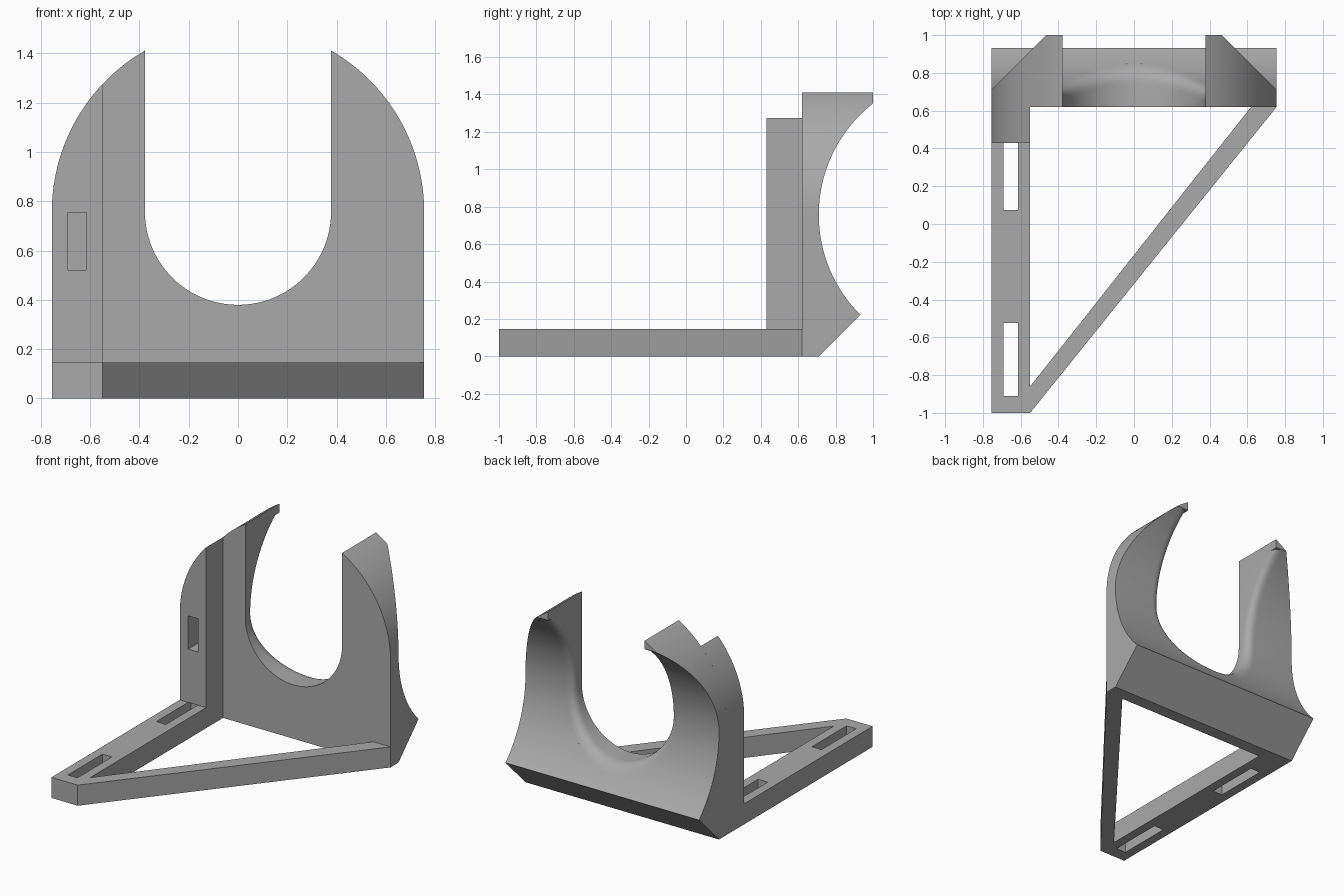
import bpy, bmesh, math
from mathutils import Vector

if "Cube" in bpy.data.objects:
    bpy.data.objects.remove(bpy.data.objects["Cube"])

W = 0.755            # half width, also outer and saddle radius
R = W / 2            # slot radius
ZC = 0.757           # height of the arc centres
FRONT, BACK = 0.62, 1.0
SADDLE_Y = 1.465     # axis of the saddle cylinder
BASE_H = 0.145
RAIL_IN = -0.55      # inner side of the rail
COL_Y = 0.43
FILLET = 0.06

grey = bpy.data.materials.new("plain grey")
grey.use_nodes = True
colour = (0.4, 0.4, 0.4, 1)
grey.diffuse_color = colour
grey.node_tree.nodes["Principled BSDF"].inputs["Base Color"].default_value = colour


def mesh_object(name, bm):
    bmesh.ops.recalc_face_normals(bm, faces=bm.faces)
    mesh = bpy.data.meshes.new(name)
    bm.to_mesh(mesh)
    bm.free()
    obj = bpy.data.objects.new(name, mesh)
    mesh.materials.append(grey)
    bpy.context.collection.objects.link(obj)
    return obj


def prism(name, outline, axis, start, end):
    """Extrude a 2D outline along the axis with the given index."""
    def place(p, depth):
        co = list(p)
        co.insert(axis, depth)
        return co
    bm = bmesh.new()
    face = bm.faces.new([bm.verts.new(place(p, start)) for p in outline])
    new = bmesh.ops.extrude_face_region(bm, geom=[face])["geom"]
    shift = Vector(place((0, 0), end - start))
    bmesh.ops.translate(bm, vec=shift, verts=[v for v in new if isinstance(v, bmesh.types.BMVert)])
    return mesh_object(name, bm)


def boolean(obj, other, operation):
    mod = obj.modifiers.new(operation.lower(), "BOOLEAN")
    mod.operation, mod.solver, mod.object = operation, "EXACT", other
    bpy.context.view_layer.objects.active = obj
    bpy.ops.object.modifier_apply(modifier=mod.name)
    bpy.data.objects.remove(other)


def arc(cx, cy, radius, a, b, steps):
    angles = [math.radians(a + (b - a) * i / steps) for i in range(steps + 1)]
    return [(cx + radius * math.cos(t), cy + radius * math.sin(t)) for t in angles]


def saddle(z):
    return SADDLE_Y - math.sqrt(W * W - (z - ZC) ** 2)


def box(name, x0, x1, y0, y1, z0, z1):
    return prism(name, [(x0, y0), (x1, y0), (x1, y1), (x0, y1)], 2, z0, z1)


# Clamp block: front outline with the open slot, crossed with the side profile
outline = ([(-W, 0), (W, 0)] + arc(0, ZC, W, 0, 60, 32)
           + arc(0, ZC, R, 360, 180, 48) + arc(0, ZC, W, 120, 180, 32))
clamp = prism("clamp_block", outline, 1, FRONT, BACK)
low = 180 + math.degrees(math.asin((ZC - 0.222) / W))
high = 180 - math.degrees(math.acos((SADDLE_Y - BACK) / W))
side = ([(FRONT - 0.1, 0), (0.71, 0)] + arc(SADDLE_Y, ZC, W, low, high, 64)
        + [(BACK, 1.6), (FRONT - 0.1, 1.6)])
boolean(clamp, prism("side_profile", side, 0, -1, 1), "INTERSECT")

# Rounded rim of the slot: a section swept along the U
top = saddle_top = ZC + math.sqrt(W * W - (SADDLE_Y - BACK) ** 2) - 0.004
rise = [ZC + (top - ZC) * i / 24 for i in range(1, 25)]
path = ([((R, z), (1, 0)) for z in reversed(rise)]
        + [((x, z), (x / R, (z - ZC) / R)) for x, z in arc(0, ZC, R, 360, 180, 48)]
        + [((-R, z), (-1, 0)) for z in rise])
bm = bmesh.new()
rings = []
for (x, z), (nx, nz) in path:
    def surface(d):
        return saddle(z + nz * d)
    y1 = surface(FILLET)
    slope = (surface(FILLET + 0.001) - y1) / 0.001
    corner = y1 - slope * FILLET
    start = corner - FILLET
    section = [(-0.05, start)]
    for i in range(9):
        t = i / 8
        section.append((FILLET * t * t, start * (1 - t) ** 2 + 2 * corner * t * (1 - t) + y1 * t * t))
    section += [(FILLET, 1.2), (-0.05, 1.2)]
    rings.append([bm.verts.new((x + nx * d, y, z + nz * d)) for d, y in section])
for a, b in zip(rings, rings[1:]):
    for i in range(len(a)):
        j = (i + 1) % len(a)
        bm.faces.new((a[i], a[j], b[j], b[i]))
bm.faces.new(rings[0])
bm.faces.new(rings[-1])
boolean(clamp, mesh_object("rim_cutter", bm), "DIFFERENCE")

# Mounting column with a blind pocket, following the outer curve
edge = 180 - math.degrees(math.acos(-RAIL_IN / W))
column_outline = [(-W, BASE_H), (RAIL_IN, BASE_H)] + arc(0, ZC, W, edge, 180, 32)
column = prism("mounting_column", column_outline, 1, COL_Y, FRONT)
boolean(column, box("pocket", -0.69, -0.615, 0.3, FRONT - 0.01, 0.52, 0.755), "DIFFERENCE")

# Base frame: slotted rail and diagonal brace
frame = prism("base_frame", [(-W, -1), (RAIL_IN, -1), (W, FRONT), (0.62, FRONT),
                             (RAIL_IN, -0.86), (RAIL_IN, FRONT), (-W, FRONT)], 2, 0, BASE_H)
for y in (-0.91, 0.075):
    boolean(frame, box("rail_slot", -0.69, -0.615, y, y + 0.385, -0.1, 0.3), "DIFFERENCE")

# Smooth curves, sharp edges
for obj in (clamp, column, frame):
    bpy.ops.object.select_all(action="DESELECT")
    obj.select_set(True)
    bpy.context.view_layer.objects.active = obj
    bpy.ops.object.shade_smooth_by_angle(angle=math.radians(25))
